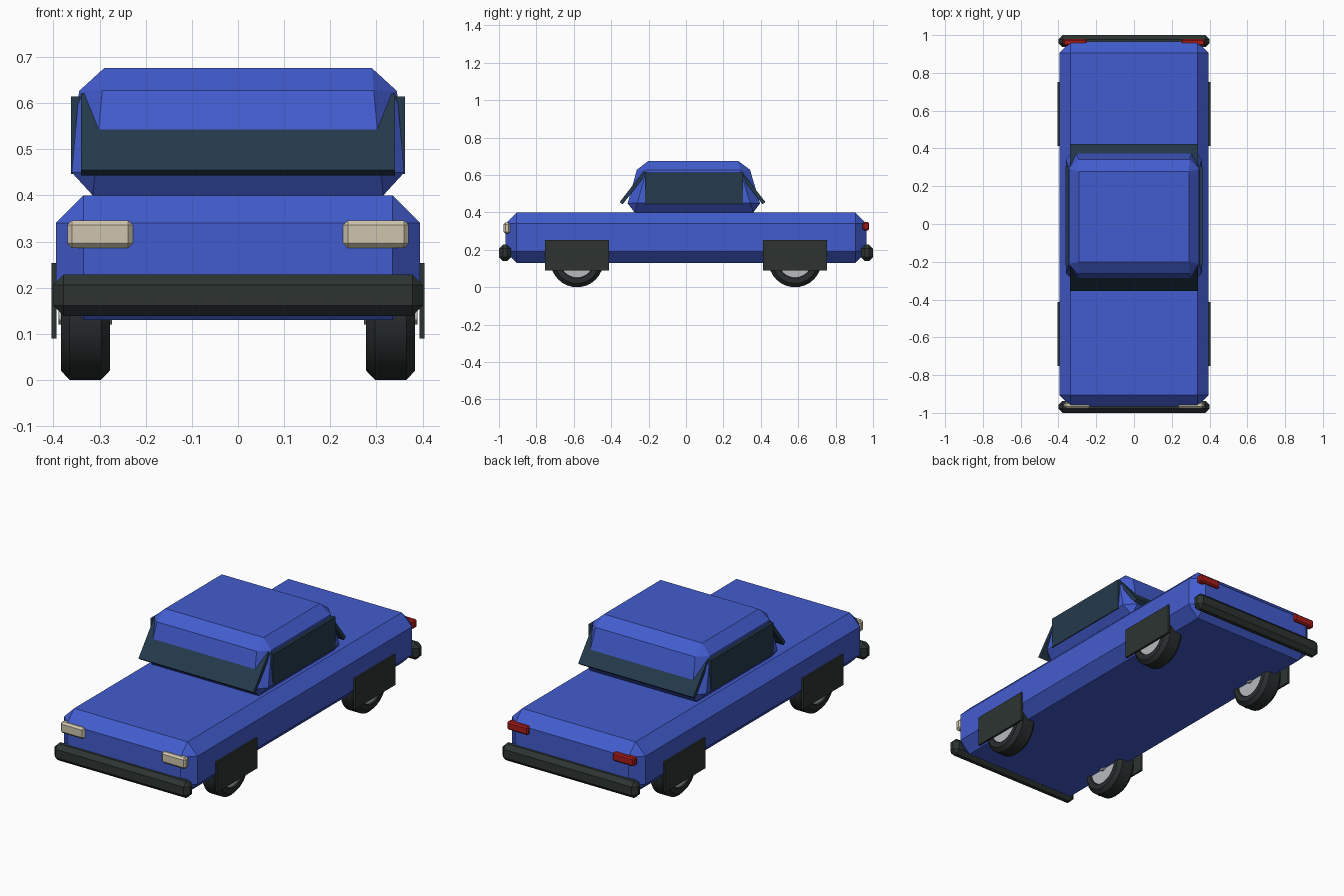
import bpy, bmesh, math
from mathutils import Matrix, Vector

if "Cube" in bpy.data.objects:
    bpy.data.objects.remove(bpy.data.objects["Cube"], do_unlink=True)


def material(name, rgb):
    m = bpy.data.materials.new(name)
    m.use_nodes = True
    m.diffuse_color = (*rgb, 1)
    m.node_tree.nodes["Principled BSDF"].inputs["Base Color"].default_value = (*rgb, 1)
    return m


BLUE = material("blue paint", (0.055, 0.107, 0.62))
GLASS = material("dark glass", (0.018, 0.042, 0.072))
TRIM = material("dark trim", (0.026, 0.034, 0.032))
RUBBER = material("tyre rubber", (0.022, 0.027, 0.027))
STEEL = material("hub steel", (0.48, 0.5, 0.52))
LAMP = material("cream lamp", (0.62, 0.56, 0.42))
RED = material("red lamp", (0.38, 0.012, 0.01))


def finish(name, bm, mat):
    bmesh.ops.recalc_face_normals(bm, faces=bm.faces)
    mesh = bpy.data.meshes.new(name)
    bm.to_mesh(mesh)
    bm.free()
    mesh.materials.append(mat)
    ob = bpy.data.objects.new(name, mesh)
    bpy.context.collection.objects.link(ob)
    return ob


def block(name, lo, hi, mat, bevel=0, tilt=0, shape=None):
    """Box between two corners, optionally reshaped, chamfered and tilted about x."""
    bm = bmesh.new()
    bmesh.ops.create_cube(bm, size=1)
    lo, hi = Vector(lo), Vector(hi)
    mid, size = (lo + hi) / 2, hi - lo
    for v in bm.verts:
        v.co = Vector(a * b for a, b in zip(v.co, size))
        if shape:
            shape(v.co)
    if bevel:
        bmesh.ops.bevel(bm, geom=bm.edges[:], offset=bevel, segments=1,
                        affect='EDGES', clamp_overlap=True)
    bm.transform(Matrix.Translation(mid) @ Matrix.Rotation(tilt, 4, 'X'))
    return finish(name, bm, mat)


def lathe(name, profile, centre, mat, steps=32):
    """Spin (x, radius) points about the x axis."""
    bm = bmesh.new()
    verts = [bm.verts.new((x, 0, r)) for x, r in profile]
    edges = [bm.edges.new(pair) for pair in zip(verts, verts[1:])]
    bmesh.ops.spin(bm, geom=verts + edges, cent=(0, 0, 0), axis=(1, 0, 0),
                   angle=math.tau, steps=steps)
    bmesh.ops.remove_doubles(bm, verts=bm.verts, dist=0.0001)
    bm.transform(Matrix.Translation(centre))
    ob = finish(name, bm, mat)
    bpy.ops.object.select_all(action='DESELECT')
    ob.select_set(True)
    bpy.context.view_layer.objects.active = ob
    bpy.ops.object.shade_smooth_by_angle(angle=math.radians(30))
    return ob


# Lower body
block("body", (-0.395, -0.965, 0.13), (0.395, 0.965, 0.4), BLUE, bevel=0.06)


# Cabin narrowing towards the roof
def narrow(co):
    if co.z > 0:
        co.x *= 0.932
        co.y += -0.082 if co.y > 0 else 0.075


block("cabin", (-0.365, -0.325, 0.4), (0.365, 0.41, 0.676), BLUE, bevel=0.05, shape=narrow)

# Windscreen and rear window, leaning against the cabin
for name, y, side in (("windscreen", -0.282, -1), ("rear_window", 0.352, 1)):
    block(name, (-0.34, y - 0.01, 0.427), (0.34, y + 0.01, 0.637), GLASS,
          tilt=side * math.radians(38))

# Bumpers
for name, y in (("front_bumper", -0.968), ("rear_bumper", 0.968)):
    block(name, (-0.4, y - 0.032, 0.139), (0.4, y + 0.032, 0.228), TRIM, bevel=0.022)

for label, s in (("left", 1), ("right", -1)):
    def side_block(name, x0, x1, ys, zs, mat, bevel=0):
        a, b = sorted((s * x0, s * x1))
        block(f"{label}_{name}", (a, ys[0], zs[0]), (b, ys[1], zs[1]), mat, bevel)

    # Side glass and lamps
    side_block("side_window", 0.343, 0.362, (-0.22, 0.305), (0.446, 0.614), GLASS)
    side_block("headlight", 0.228, 0.37, (-0.976, -0.94), (0.286, 0.346), LAMP, 0.01)
    side_block("tail_light", 0.25, 0.375, (0.944, 0.979), (0.304, 0.348), RED, 0.007)

    for end, y in (("front", -0.583), ("rear", 0.583)):
        # Arch cover plate
        side_block(f"{end}_arch_cover", 0.393, 0.404, (y - 0.17, y + 0.17),
                   (0.09, 0.253), TRIM)
        # Tyre, hub and centre cap
        centre = (s * 0.331, y, 0.142)
        half = [(0.04, 0.088), (0.053, 0.094), (0.053, 0.122), (0.034, 0.142)]
        ring = half + [(-x, r) for x, r in reversed(half)] + half[:1]
        lathe(f"{label}_{end}_tyre", ring, centre, RUBBER)
        lathe(f"{label}_{end}_hub",
              [(-0.046, 0), (-0.046, 0.091), (0.046, 0.091), (0.046, 0)], centre, STEEL)
        lathe(f"{label}_{end}_hub_cap",
              [(-0.058, 0), (-0.058, 0.022), (0.058, 0.022), (0.058, 0)], centre, STEEL, 12)
